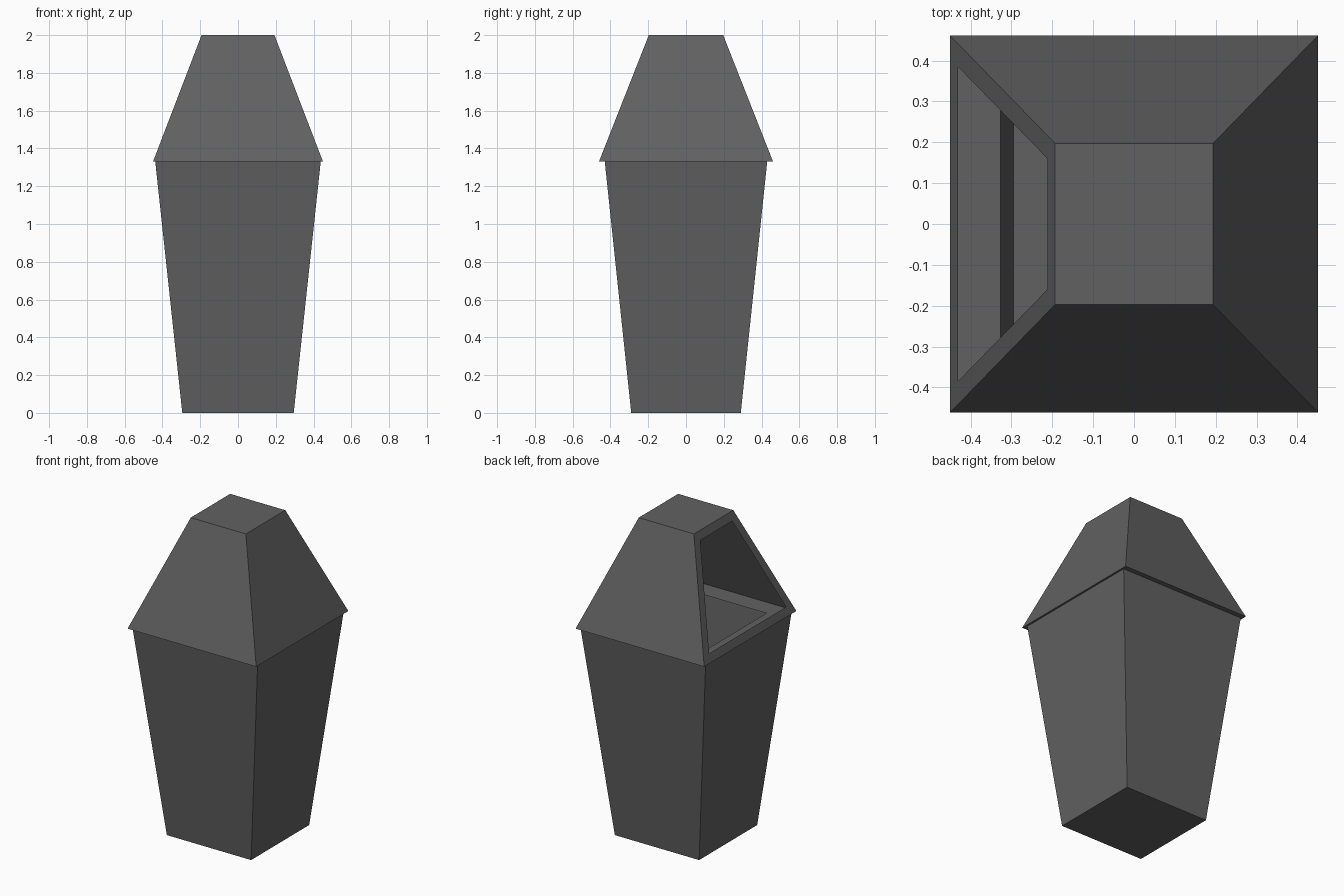
import bpy, bmesh

if "Cube" in bpy.data.objects:
    bpy.data.objects.remove(bpy.data.objects["Cube"])

RIM_Z = 1.33  # height where the lid meets the bin body


def frustum(low, high, z0, z1):
    """Tapered four-sided box; low/high are (x, y) half sizes."""
    bm = bmesh.new()
    bmesh.ops.create_cube(bm, size=2)
    for v in bm.verts:
        half, z = (high, z1) if v.co.z > 0 else (low, z0)
        v.co = (v.co.x * half[0], v.co.y * half[1], z)
    bm.normal_update()
    return bm


def face_towards(bm, axis, sign):
    return max(bm.faces, key=lambda f: sign * f.normal[axis])


def cut_opening(bm, face, border):
    """Inset a face and remove its middle, leaving a flat border."""
    bmesh.ops.inset_individual(bm, faces=[face], thickness=border,
                               use_even_offset=True)
    bmesh.ops.delete(bm, geom=[face], context='FACES')


def finish(name, bm):
    mesh = bpy.data.meshes.new(name)
    bm.to_mesh(mesh)
    bm.free()
    obj = bpy.data.objects.new(name, mesh)
    bpy.context.collection.objects.link(obj)
    mesh.materials.append(dark_grey)


# Dark grey finish
dark_grey = bpy.data.materials.new("dark_grey")
dark_grey.diffuse_color = (0.12, 0.12, 0.12, 1)
dark_grey.use_nodes = True
dark_grey.node_tree.nodes["Principled BSDF"].inputs["Base Color"].default_value = dark_grey.diffuse_color

# Bin body: tapered thin shell, open at the top
body = frustum((0.295, 0.29), (0.438, 0.43), 0, RIM_Z)
bmesh.ops.delete(body, geom=[face_towards(body, 2, 1)], context='FACES_ONLY')
finish("bin_body", body)

# Lid: overhanging hood with a flat inner rim and a side opening for waste
lid = frustum((0.45, 0.461), (0.193, 0.197), RIM_Z, 2.0)
side, bottom = face_towards(lid, 0, -1), face_towards(lid, 2, -1)
cut_opening(lid, side, 0.053)
cut_opening(lid, bottom, 0.123)
finish("bin_lid", lid)
